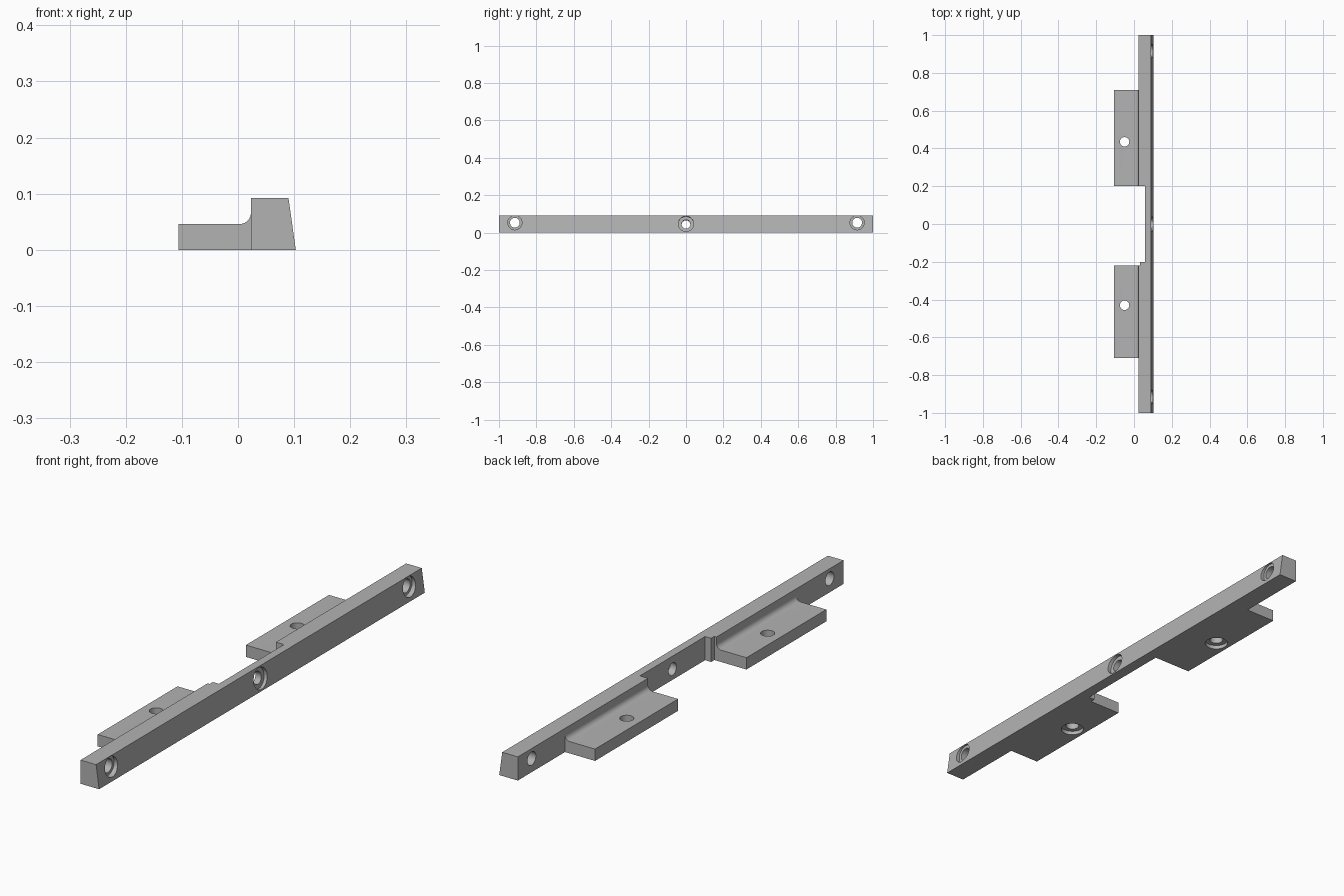
import bpy, bmesh, math
from mathutils import Vector

if "Cube" in bpy.data.objects:
    bpy.data.objects.remove(bpy.data.objects["Cube"])

grey = bpy.data.materials.new("plain grey")
grey.diffuse_color = (0.45, 0.45, 0.45, 1)
grey.use_nodes = True
grey.node_tree.nodes["Principled BSDF"].inputs["Base Color"].default_value = grey.diffuse_color


def add_object(name, bm):
    bmesh.ops.recalc_face_normals(bm, faces=bm.faces)
    mesh = bpy.data.meshes.new(name)
    bm.to_mesh(mesh)
    bm.free()
    mesh.materials.append(grey)
    ob = bpy.data.objects.new(name, mesh)
    bpy.context.collection.objects.link(ob)
    return ob


def extrude_y(name, profile, y0, y1):
    """Solid from an (x, z) outline swept along y."""
    bm = bmesh.new()
    face = bm.faces.new([bm.verts.new((x, y0, z)) for x, z in profile])
    ext = bmesh.ops.extrude_face_region(bm, geom=[face])
    moved = [g for g in ext["geom"] if isinstance(g, bmesh.types.BMVert)]
    bmesh.ops.translate(bm, verts=moved, vec=(0, y1 - y0, 0))
    return add_object(name, bm)


def rod(name, start, end, radius):
    """Cylinder between two points."""
    a, b = Vector(start), Vector(end)
    bm = bmesh.new()
    bmesh.ops.create_cone(bm, cap_ends=True, segments=40, radius1=radius,
                          radius2=radius, depth=(b - a).length)
    bm.transform((b - a).to_track_quat('Z', 'Y').to_matrix().to_4x4())
    bmesh.ops.translate(bm, verts=bm.verts, vec=(a + b) / 2)
    return add_object(name, bm)


def combine(target, tool, operation):
    mod = target.modifiers.new(operation, 'BOOLEAN')
    mod.operation = operation
    mod.solver = 'EXACT'
    mod.object = tool
    bpy.context.view_layer.objects.active = target
    bpy.ops.object.modifier_apply(modifier=mod.name)
    bpy.data.objects.remove(tool)


def bored_hole(target, mouth, direction, radius, bore_radius, depth):
    """Through hole with a wider shallow bore at its mouth."""
    p, d = Vector(mouth), Vector(direction).normalized()
    combine(target, rod("hole_cutter", p - d * 0.05, p + d * 0.15, radius), 'DIFFERENCE')
    combine(target, rod("bore_cutter", p - d * 0.05, p + d * depth, bore_radius), 'DIFFERENCE')


# Long bar with a sloping outer face
back, top, thick, fillet = 0.023, 0.092, 0.046, 0.02
bar = extrude_y("mounting_bar", [(back, 0), (0.103, 0), (0.09, top), (back, top)], -1, 1)

# Flange plates with a fillet up to the bar
curve = [(back - fillet + fillet * math.sin(a), thick + fillet - fillet * math.cos(a))
         for a in (math.radians(10 * i) for i in range(10))]
plate = [(0.04, 0), (0.04, thick + fillet)] + curve[::-1] + [(-0.106, thick), (-0.106, 0)]
for side in (1, -1):
    combine(bar, extrude_y("flange_plate", plate, side * 0.15, side * 0.71), 'UNION')

# Middle notch with a small step at one end
for x, y0, y1 in ((0.058, -0.2, 0.2), (0.032, -0.22, 0)):
    box = [(-0.3, -0.1), (x, -0.1), (x, 0.3), (-0.3, 0.3)]
    combine(bar, extrude_y("notch_cutter", box, y0, y1), 'DIFFERENCE')

# Screw holes: bar ends, tilted bar middle, plate undersides
for y in (-0.915, 0.915):
    bored_hole(bar, (0.0955, y, 0.053), (-1, 0, 0), 0.026, 0.038, 0.014)
bored_hole(bar, (0.0964, 0, 0.047), (-0.99, 0, -0.14), 0.024, 0.041, 0.014)
for y in (-0.43, 0.435):
    bored_hole(bar, (-0.05, y, 0), (0, 0, 1), 0.025, 0.043, 0.015)

bpy.ops.object.select_all(action='DESELECT')
bar.select_set(True)
bpy.context.view_layer.objects.active = bar
bpy.ops.object.shade_smooth_by_angle(angle=math.radians(30))
